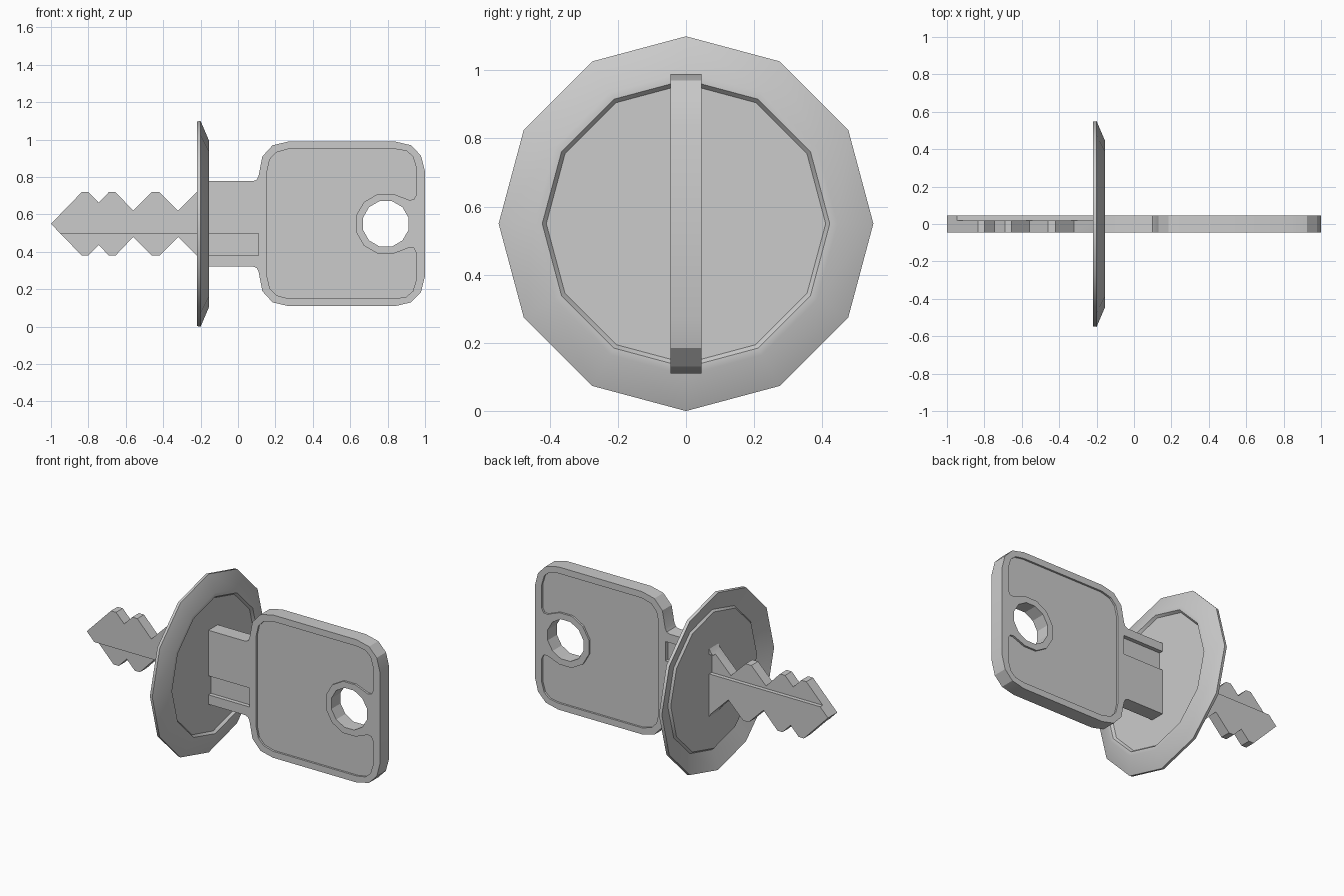
import bpy, bmesh, math

if "Cube" in bpy.data.objects:
    bpy.data.objects.remove(bpy.data.objects["Cube"])

CZ = 0.55      # centre height of the key axis
T = 0.045      # half thickness of the key


def make_object(name, bm):
    bmesh.ops.recalc_face_normals(bm, faces=bm.faces)
    me = bpy.data.meshes.new(name)
    bm.to_mesh(me)
    bm.free()
    ob = bpy.data.objects.new(name, me)
    bpy.context.collection.objects.link(ob)
    return ob


def prism(name, pts, y0, y1):
    """Extrude an x/z outline along y."""
    bm = bmesh.new()
    a = [bm.verts.new((x, y0, z)) for x, z in pts]
    b = [bm.verts.new((x, y1, z)) for x, z in pts]
    bm.faces.new(a)
    bm.faces.new(b[::-1])
    n = len(pts)
    for i in range(n):
        j = (i + 1) % n
        bm.faces.new((a[i], a[j], b[j], b[i]))
    return make_object(name, bm)


def mirrored(half):
    """Close an outline given as (x, height above axis), skipping points on the axis."""
    return ([(x, CZ + h) for x, h in half]
            + [(x, CZ - h) for x, h in reversed(half) if h > 0])


def activate(ob):
    bpy.ops.object.select_all(action='DESELECT')
    ob.select_set(True)
    bpy.context.view_layer.objects.active = ob


def cut(target, cutter):
    cutter.hide_render = True
    m = target.modifiers.new("cut", 'BOOLEAN')
    m.operation = 'DIFFERENCE'
    m.solver = 'EXACT'
    m.object = cutter
    activate(target)
    bpy.ops.object.modifier_apply(modifier=m.name)
    bpy.data.objects.remove(cutter)


def rect(x0, x1, z0, z1):
    return [(x0, z0), (x1, z0), (x1, z1), (x0, z1)]


# key: toothed blade, shaft and rounded head in one outline
key = prism("key", mirrored([
    (-1, 0), (-.835, .17), (-.80, .17), (-.745, .113), (-.69, .17), (-.655, .17),
    (-.56, .07), (-.46, .17), (-.42, .17), (-.32, .07), (-.20, .19), (-.18, .228),
    (.08, .228), (.10, .236), (.11, .256), (.13, .36), (.185, .42), (.27, .44),
    (.84, .44), (.925, .42), (.978, .365), (1, .28)]), -T, T)

# blade channels: low on the front, high on the back
cut(key, prism("front_channel", rect(-1.05, .11, .38, .497), -.1, -.02))
cut(key, prism("back_channel", rect(-1.05, .11, .605, .725), .02, .1))

# shallow head pockets that leave a rim and a collar round the hole
HX, R = .79, .165
collar = [(HX + R * math.cos(math.radians(a)), R * math.sin(math.radians(a)))
          for a in range(165, 60, -30)]
pocket = mirrored(collar + [
    (.915, .127), (.94, .13), (.953, .155), (.953, .30), (.935, .36), (.90, .39),
    (.84, .40), (.27, .40), (.205, .382), (.17, .345), (.155, .28)])
for s in (-1, 1):
    y = sorted((s * (T - .012), s * .1))
    cut(key, prism("pocket", pocket, *y))

# hole through the head
hole = [(HX + .126 * math.cos(math.radians(a)), CZ + .126 * math.sin(math.radians(a)))
        for a in range(15, 375, 30)]
cut(key, prism("hole", hole, -.1, .1))

# lock collar: thin 12-sided dished plate, turned about the x axis
profile = [(-.17, 0), (-.17, .41), (-.155, .422), (-.155, .445), (-.20, .55),
           (-.218, .547), (-.178, .432), (-.19, .42), (-.19, 0)]
bm = bmesh.new()
vs = [bm.verts.new((x, 0, CZ + r)) for x, r in profile]
edges = [bm.edges.new(p) for p in zip(vs, vs[1:])]
bmesh.ops.spin(bm, geom=vs + edges, cent=(0, 0, CZ), axis=(1, 0, 0),
               angle=math.tau, steps=12, use_merge=True)
bmesh.ops.remove_doubles(bm, verts=bm.verts, dist=1e-4)
plate = make_object("lock_plate", bm)

for ob in (key, plate):
    activate(ob)
    bpy.ops.object.shade_smooth_by_angle(angle=math.radians(31 if ob is plate else 25))
